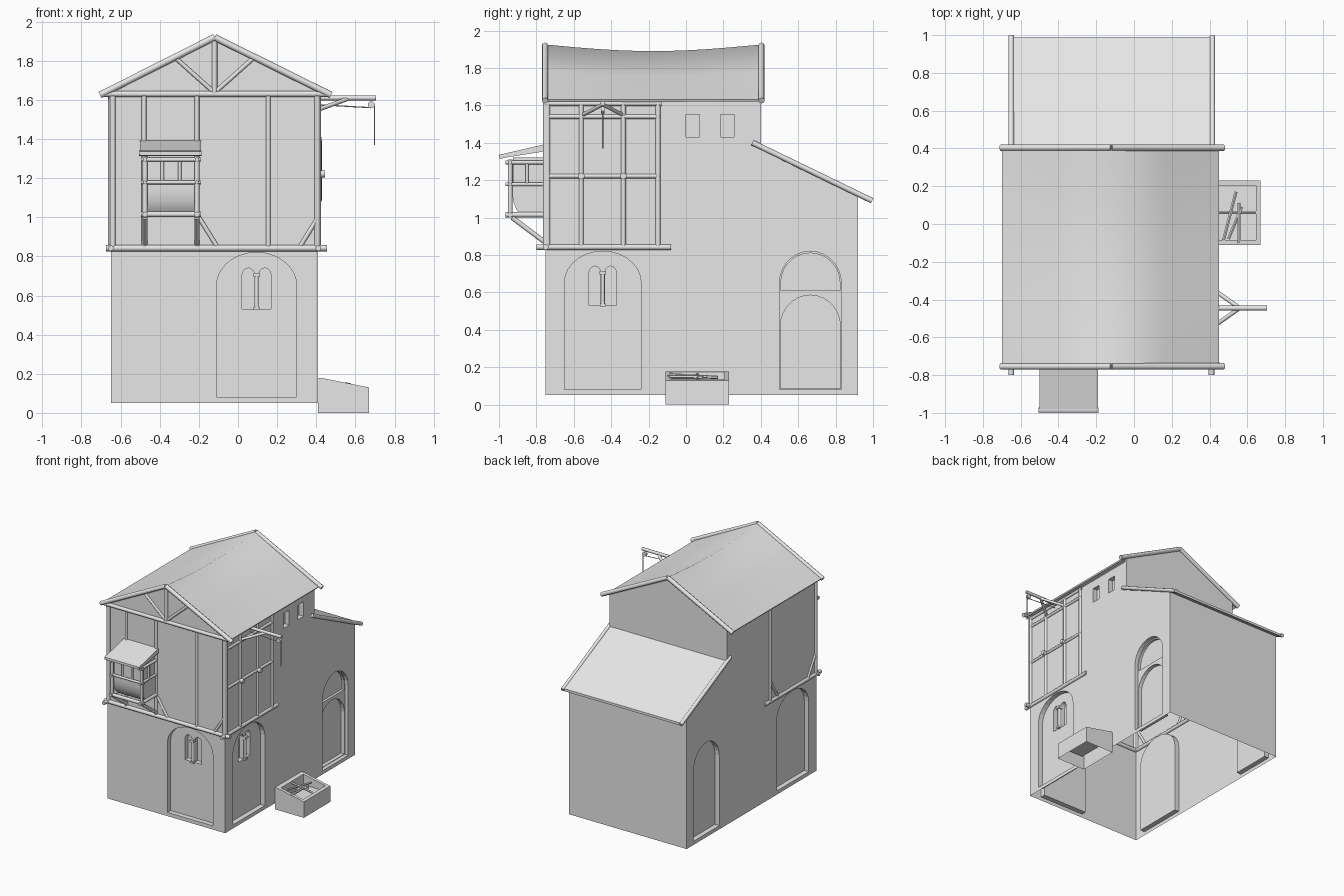
import bpy, bmesh, math
from mathutils import Vector

cube = bpy.data.objects.get("Cube")
if cube:
    bpy.data.objects.remove(cube, do_unlink=True)

grey = bpy.data.materials.new("plain_grey")
grey.use_nodes = True
grey.diffuse_color = (0.8, 0.8, 0.8, 1)
grey.node_tree.nodes["Principled BSDF"].inputs["Base Color"].default_value = (0.8, 0.8, 0.8, 1)


def finish(name, bm, smooth=None):
    bmesh.ops.recalc_face_normals(bm, faces=bm.faces)
    mesh = bpy.data.meshes.new(name)
    bm.to_mesh(mesh)
    bm.free()
    mesh.materials.append(grey)
    ob = bpy.data.objects.new(name, mesh)
    bpy.context.collection.objects.link(ob)
    if smooth:
        activate(ob)
        bpy.ops.object.shade_smooth_by_angle(angle=math.radians(smooth))
    return ob


def activate(ob):
    bpy.ops.object.select_all(action='DESELECT')
    ob.select_set(True)
    bpy.context.view_layer.objects.active = ob


def prism(name, pts, axis, a, b, smooth=None):
    """Extrude a (y,z) profile along x or an (x,z) profile along y."""
    bm = bmesh.new()
    place = (lambda p, d: (d, p[0], p[1])) if axis == 'x' else (lambda p, d: (p[0], d, p[1]))
    face = bm.faces.new([bm.verts.new(place(p, a)) for p in pts])
    out = bmesh.ops.extrude_face_region(bm, geom=[face])
    step = Vector((b - a, 0, 0)) if axis == 'x' else Vector((0, b - a, 0))
    bmesh.ops.translate(bm, vec=step, verts=[v for v in out["geom"] if isinstance(v, bmesh.types.BMVert)])
    return finish(name, bm, smooth)


def box(name, x, y, z):
    return prism(name, [(x[0], z[0]), (x[1], z[0]), (x[1], z[1]), (x[0], z[1])], 'y', *y)


def beam(name, a, b, r=0.015, sides=8):
    """Round timber between two points."""
    a, b = Vector(a), Vector(b)
    bm = bmesh.new()
    bmesh.ops.create_cone(bm, cap_ends=True, segments=sides, radius1=r, radius2=r, depth=(b - a).length)
    turn = (b - a).to_track_quat('Z', 'Y').to_matrix().to_4x4()
    turn.translation = (a + b) / 2
    bm.transform(turn)
    return finish(name, bm, 50)


def arch(c, half, z0, spring, top, n=14):
    curve = [(c + half * math.cos(math.pi * i / n), spring + (top - spring) * math.sin(math.pi * i / n))
             for i in range(n + 1)]
    return [(c - half, z0), (c + half, z0)] + curve


def carve(ob, cutters):
    activate(ob)
    for c in cutters:
        mod = ob.modifiers.new("cut", 'BOOLEAN')
        mod.operation, mod.solver, mod.object = 'DIFFERENCE', 'EXACT', c
        bpy.ops.object.modifier_apply(modifier=mod.name)
        bpy.data.objects.remove(c, do_unlink=True)


def open_bottom(ob, z):
    bm = bmesh.new()
    bm.from_mesh(ob.data)
    low = [f for f in bm.faces if all(v.co.z < z + 0.001 for v in f.verts)]
    bmesh.ops.delete(bm, geom=low, context='FACES_ONLY')
    bm.to_mesh(ob.data)
    bm.free()


L, R, F, B, MID = -0.65, 0.41, -0.75, 0.40, -0.12

# House walls, with niches carved from outside
house = prism("house_walls", [(F, 0.05), (0.92, 0.05), (0.92, 1.125), (B, 1.37), (B, 1.62), (F, 1.62)], 'x', L, R)
cuts = []


def niche(pts, axis, wall, inward, depth):
    cuts.append(prism("niche_cutter", pts, axis, wall - inward * 0.1, wall + inward * depth))


big = (0.205, 0.08, 0.65, 0.82)
niche(arch(0.095, *big), 'y', F, 1, 0.04)
niche(arch(-0.445, *big), 'x', R, -1, 0.04)
niche(arch(-0.445, *big), 'x', L, 1, 0.04)
for s in (-1, 1):
    niche(arch(0.095 + s * 0.042, 0.032, 0.53, 0.70, 0.74), 'y', F, 1, 0.08)
    niche(arch(-0.445 + s * 0.042, 0.032, 0.53, 0.70, 0.74), 'x', R, -1, 0.08)
niche(arch(0.665, 0.165, 0.08, 0.65, 0.82), 'x', R, -1, 0.03)
niche(arch(0.665, 0.158, 0.61, 0.65, 0.81), 'x', R, -1, 0.05)
niche(arch(0.665, 0.16, 0.085, 0.42, 0.585), 'x', R, -1, 0.06)
niche(arch(0.665, 0.165, 0.08, 0.65, 0.82), 'x', L, 1, 0.04)
for y in (0.0, 0.185):
    niche([(y, 1.43), (y + 0.073, 1.43), (y + 0.073, 1.55), (y, 1.55)], 'x', R, -1, 0.04)
carve(house, cuts)
open_bottom(house, 0.05)

# Small columns between the paired windows
for x, y in ((0.095, F + 0.035), (R - 0.035, -0.445)):
    beam("window_column", (x, y, 0.53), (x, y, 0.70), 0.011)
    box("column_capital", (x - 0.017, x + 0.017), (y - 0.017, y + 0.017), (0.695, 0.715))
    box("column_base", (x - 0.015, x + 0.015), (y - 0.015, y + 0.015), (0.525, 0.54))

# Gable walls and sagging main roof
for name, y in (("front_gable", F), ("back_gable", B - 0.02)):
    prism(name, [(L, 1.61), (R, 1.61), (R, 1.645), (MID, 1.905), (L, 1.645)], 'y', y, y + 0.02)
bm = bmesh.new()
rows = []
for i in range(13):
    t = i / 12
    ridge = 1.925 - 0.035 * math.sin(math.pi * t)
    y = F + t * (B - F)
    rows.append([bm.verts.new((x, y, z)) for x, z in
                 ((-0.70, 1.63), ((MID - 0.70) / 2, (ridge + 1.63) / 2), (MID, ridge),
                  ((MID + 0.45) / 2, (ridge + 1.63) / 2), (0.45, 1.63))])
for a, b in zip(rows, rows[1:]):
    for j in range(4):
        bm.faces.new((a[j], a[j + 1], b[j + 1], b[j]))
bmesh.ops.recalc_face_normals(bm, faces=bm.faces)
bmesh.ops.solidify(bm, geom=bm.faces[:], thickness=0.012)
finish("main_roof", bm, 60)
for y in (F - 0.004, B + 0.004):
    for x in (-0.705, 0.475):
        beam("barge_beam", (x, y, 1.625), (MID, y, 1.92), 0.017)

# Lean-to roof at the back
prism("lean_to_roof", [(0.36, 1.40), (0.99, 1.10), (0.99, 1.08), (0.36, 1.38)], 'x', L, 0.42)
for x in (L, 0.415):
    beam("lean_to_edge_beam", (x, 0.355, 1.40), (x, 0.995, 1.09), 0.015)

# Front timber frame
beam("front_sill", (-0.675, F, 0.842), (0.455, F, 0.842), 0.016)
beam("front_tie_beam", (-0.69, F, 1.63), (0.47, F, 1.63), 0.015)
for x, r in ((L + 0.01, 0.015), (-0.48, 0.012), (-0.21, 0.012), (0.155, 0.012), (R - 0.005, 0.015)):
    beam("front_post", (x, F, 0.85), (x, F, 1.62), r)
for x1, x2 in ((-0.20, -0.11), (R, 0.32)):
    beam("front_foot_brace", (x1, F, 1.0), (x2, F, 0.855), 0.011)
beam("king_post", (MID, F, 1.63), (MID, F, 1.90), 0.014)
for s in (-1, 1):
    beam("gable_strut", (MID + s * 0.01, F, 1.645), (MID + s * 0.195, F, 1.81), 0.011)

# Side timber frames
for x in (L, R):
    beam("side_sill", (x, -0.80, 0.842), (x, -0.08, 0.842), 0.015)
    beam("side_top_beam", (x, F, 1.61), (x, -0.13, 1.61), 0.013)
    for y in (F + 0.01, -0.15):
        beam("side_post", (x, y, 0.85), (x, y, 1.62), 0.014)
for y, s in ((-0.73, 1), (-0.155, -1)):
    beam("side_foot_brace", (L, y, 1.0), (L, y + s * 0.09, 0.855), 0.011)
for y in (-0.56, -0.335):
    beam("middle_post", (R, y, 0.85), (R, y, 1.61), 0.013)
    beam("post_knob", (R, y, 1.222), (R + 0.035, y, 1.222), 0.018)
for z in (1.222, 1.54):
    beam("side_rail", (R, F + 0.01, z), (R, -0.14, z), 0.012)

# Hoist arm with rope
beam("hoist_arm", (0.38, -0.445, 1.61), (0.705, -0.445, 1.61), 0.013)
for y in (-0.55, -0.34):
    beam("hoist_brace", (0.41, y, 1.55), (0.56, -0.445, 1.605), 0.011)
beam("pulley", (0.682, -0.455, 1.575), (0.682, -0.435, 1.575), 0.018, 12)
beam("hoist_rope", (0.42, -0.445, 1.575), (0.68, -0.445, 1.56), 0.003, 6)
beam("hanging_rope", (0.698, -0.445, 1.575), (0.698, -0.445, 1.37), 0.003, 6)

# Projecting window bay
X0, X1, YF = -0.475, -0.21, -0.94
prism("bay_panel", [(F, 1.01), (-0.88, 1.01), (-0.905, 1.04), (-0.922, 1.08), (-0.93, 1.13), (-0.93, 1.175), (F, 1.175)],
      'x', X0, X1, 40)
box("bay_glazing", (X0 + 0.01, X1 - 0.01), (-0.925, F), (1.17, 1.32))
prism("bay_roof", [(-1.0, 1.315), (-1.0, 1.335), (F, 1.393), (F, 1.355)], 'x', -0.50, -0.19)
beam("bay_roof_edge", (-0.505, -0.985, 1.327), (-0.187, -0.985, 1.327), 0.013)
for z, r in ((1.015, 0.014), (1.178, 0.01), (1.295, 0.011)):
    beam("bay_front_rail", (X0 - 0.02, YF, z), (X1 + 0.02, YF, z), r)
    for x in (X0, X1):
        beam("bay_side_rail", (x, YF - 0.025, z), (x, F, z), r)
for x in (X0, X1):
    beam("bay_post", (x, YF, 1.0), (x, YF, 1.31), 0.013)
    beam("bay_side_mullion", (x, -0.85, 1.175), (x, -0.85, 1.30), 0.009)
    beam("bay_brace", (x, YF + 0.01, 1.0), (x, F, 0.865), 0.013)
for x in (-0.387, -0.298):
    beam("bay_mullion", (x, YF + 0.005, 1.175), (x, YF + 0.005, 1.30), 0.009)

# Sloping crate with loose sticks
crate = prism("crate", [(R, 0), (0.67, 0), (0.67, 0.13), (0.43, 0.178), (R, 0.178)], 'y', -0.11, 0.23)
carve(crate, [box("crate_cutter", (0.445, 0.645), (-0.085, 0.205), (0.09, 0.3))])
open_bottom(crate, 0)
for a, b in (((0.47, -0.10, 0.16), (0.54, 0.17, 0.145)), ((0.555, -0.10, 0.15), (0.555, 0.11, 0.15)),
             ((0.44, 0.06, 0.16), (0.65, 0.06, 0.125)), ((0.50, -0.08, 0.145), (0.57, 0.09, 0.145))):
    beam("loose_stick", a, b, 0.009, 6)
